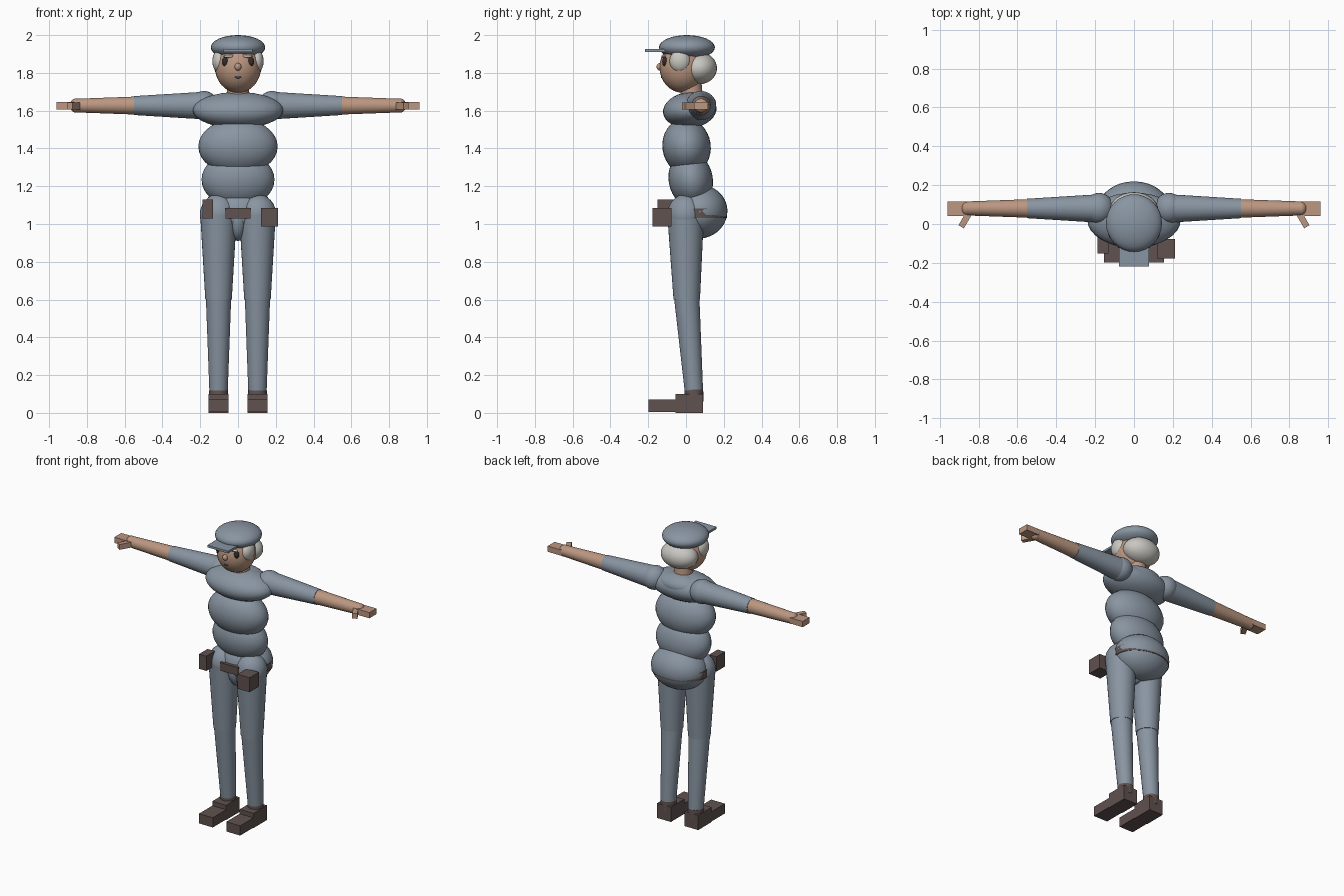
import bpy, math
from mathutils import Vector, Matrix

if "Cube" in bpy.data.objects:
    bpy.data.objects.remove(bpy.data.objects["Cube"])


def material(name, rgb):
    m = bpy.data.materials.new(name)
    m.diffuse_color = (*rgb, 1)
    m.use_nodes = True
    m.node_tree.nodes["Principled BSDF"].inputs["Base Color"].default_value = m.diffuse_color
    return m


CLOTH = material("slate blue cloth", (0.25, 0.30, 0.36))
SKIN = material("tan skin", (0.50, 0.31, 0.22))
HAIR = material("pale grey hair", (0.58, 0.57, 0.53))
LEATHER = material("dark brown leather", (0.115, 0.085, 0.078))
DARK = material("dark eye", (0.035, 0.025, 0.022))
LIPS = material("dusky lips", (0.07, 0.08, 0.12))


def finish(name, mat, smooth=True):
    o = bpy.context.object
    o.name = name
    o.data.materials.append(mat)
    bpy.ops.object.transform_apply(location=False, rotation=False, scale=True)
    if smooth:
        bpy.ops.object.shade_smooth_by_angle(angle=math.radians(40))
    return o


def ball(name, mat, loc, radii, tilt=0, seg=32):
    """Ellipsoid; a positive tilt raises its back."""
    bpy.ops.mesh.primitive_uv_sphere_add(segments=seg, ring_count=seg // 2, location=loc,
                                         rotation=(math.radians(tilt), 0, 0))
    bpy.context.object.scale = radii
    return finish(name, mat)


def box(name, mat, lo, hi, turn=0):
    lo, hi = Vector(lo), Vector(hi)
    bpy.ops.mesh.primitive_cube_add(size=1, location=(lo + hi) / 2,
                                    rotation=(0, 0, math.radians(turn)))
    bpy.context.object.scale = hi - lo
    return finish(name, mat, False)


def limb(name, mat, a, b, ra, rb):
    """Tapered round tube from a to b."""
    a, b = Vector(a), Vector(b)
    d = b - a
    bpy.ops.mesh.primitive_cone_add(vertices=32, radius1=ra, radius2=rb, depth=d.length,
                                    location=(a + b) / 2)
    bpy.context.object.rotation_euler = d.to_track_quat('Z', 'Y').to_euler()
    return finish(name, mat)


# Torso
ball("chest", CLOTH, (0, 0.02, 1.603), (0.24, 0.142, 0.095), 6)
ball("upper_back", CLOTH, (0, 0.065, 1.635), (0.15, 0.095, 0.065))
ball("collar", CLOTH, (0, 0.03, 1.665), (0.085, 0.08, 0.035))
ball("belly", CLOTH, (0, 0.003, 1.41), (0.21, 0.128, 0.15), 8)
ball("waist", CLOTH, (0, 0.025, 1.235), (0.193, 0.117, 0.15), 10)
ball("pelvis", CLOTH, (0, 0.07, 1.065), (0.188, 0.15, 0.142), 15)
ball("crotch", CLOTH, (0, 0.01, 1.03), (0.055, 0.09, 0.12))

# Belt, buckle and pouches
bpy.ops.mesh.primitive_cylinder_add(vertices=48, radius=1, depth=1, location=(0, 0.064, 1.057))
bpy.context.object.scale = (0.188, 0.152, 0.05)
finish("belt", LEATHER)
box("buckle", LEATHER, (-0.068, -0.098, 1.03), (0.068, -0.04, 1.085))
box("small_pouch", LEATHER, (-0.187, -0.152, 1.03), (-0.132, -0.06, 1.13))
box("large_pouch", LEATHER, (0.122, -0.178, 0.987), (0.212, -0.077, 1.085))

# Head
limb("neck", SKIN, (0, 0.03, 1.66), (0, 0.025, 1.77), 0.06, 0.055)
ball("head", SKIN, (0, -0.018, 1.83), (0.122, 0.122, 0.135))
ball("back_hair", HAIR, (0, 0.07, 1.825), (0.125, 0.094, 0.085))
ball("nose", SKIN, (0, -0.138, 1.832), (0.018, 0.018, 0.02), seg=16)
ball("mouth", LIPS, (0, -0.121, 1.778), (0.026, 0.012, 0.008), seg=16)
ball("cap", CLOTH, (0, 0.005, 1.935), (0.144, 0.148, 0.065))
box("cap_brim", CLOTH, (-0.078, -0.218, 1.911), (0.078, -0.07, 1.926))

# Paired parts
for s, side in ((-1, "left"), (1, "right")):
    ball(side + "_side_hair", HAIR, (s * 0.098, -0.032, 1.862), (0.038, 0.055, 0.06))
    ball(side + "_eye", DARK, (s * 0.068, -0.112, 1.86), (0.017, 0.014, 0.025), seg=16)
    ball(side + "_eyebrow", HAIR, (s * 0.05, -0.119, 1.888), (0.028, 0.012, 0.008), seg=16)

    # Arms
    ay, az = 0.08, 1.627
    ball(side + "_shoulder", CLOTH, (s * 0.18, ay, az), (0.077, 0.08, 0.077))
    limb(side + "_upper_arm", CLOTH, (s * 0.18, ay, az), (s * 0.55, ay, az), 0.073, 0.05)
    limb(side + "_forearm", SKIN, (s * 0.53, ay, az), (s * 0.86, ay, az), 0.048, 0.036)
    ball(side + "_wrist", SKIN, (s * 0.86, ay, az), (0.03, 0.037, 0.037))
    box(side + "_hand", SKIN, (s * 0.91 - 0.05, 0.042, 1.606), (s * 0.91 + 0.05, 0.116, 1.645))
    box(side + "_thumb", SKIN, (s * 0.868 - 0.016, -0.02, 1.606),
        (s * 0.868 + 0.016, 0.065, 1.642), s * 30)

    # Legs
    lx = s * 0.103
    ball(side + "_hip", CLOTH, (lx, -0.002, 1.05), (0.099, 0.096, 0.108))
    limb(side + "_thigh", CLOTH, (lx, -0.002, 1.05), (lx, 0.004, 0.6), 0.097, 0.07)
    limb(side + "_shin", CLOTH, (lx, 0.004, 0.61), (lx, 0.043, 0.1), 0.067, 0.048)

    # Shoes
    limb(side + "_ankle", LEATHER, (lx, 0.042, 0.06), (lx, 0.042, 0.125), 0.051, 0.049)
    box(side + "_shoe_heel", LEATHER, (lx - 0.052, -0.055, 0), (lx + 0.052, 0.09, 0.1))
    box(side + "_shoe_toe", LEATHER, (lx - 0.052, -0.198, 0.004), (lx + 0.052, -0.05, 0.07))
